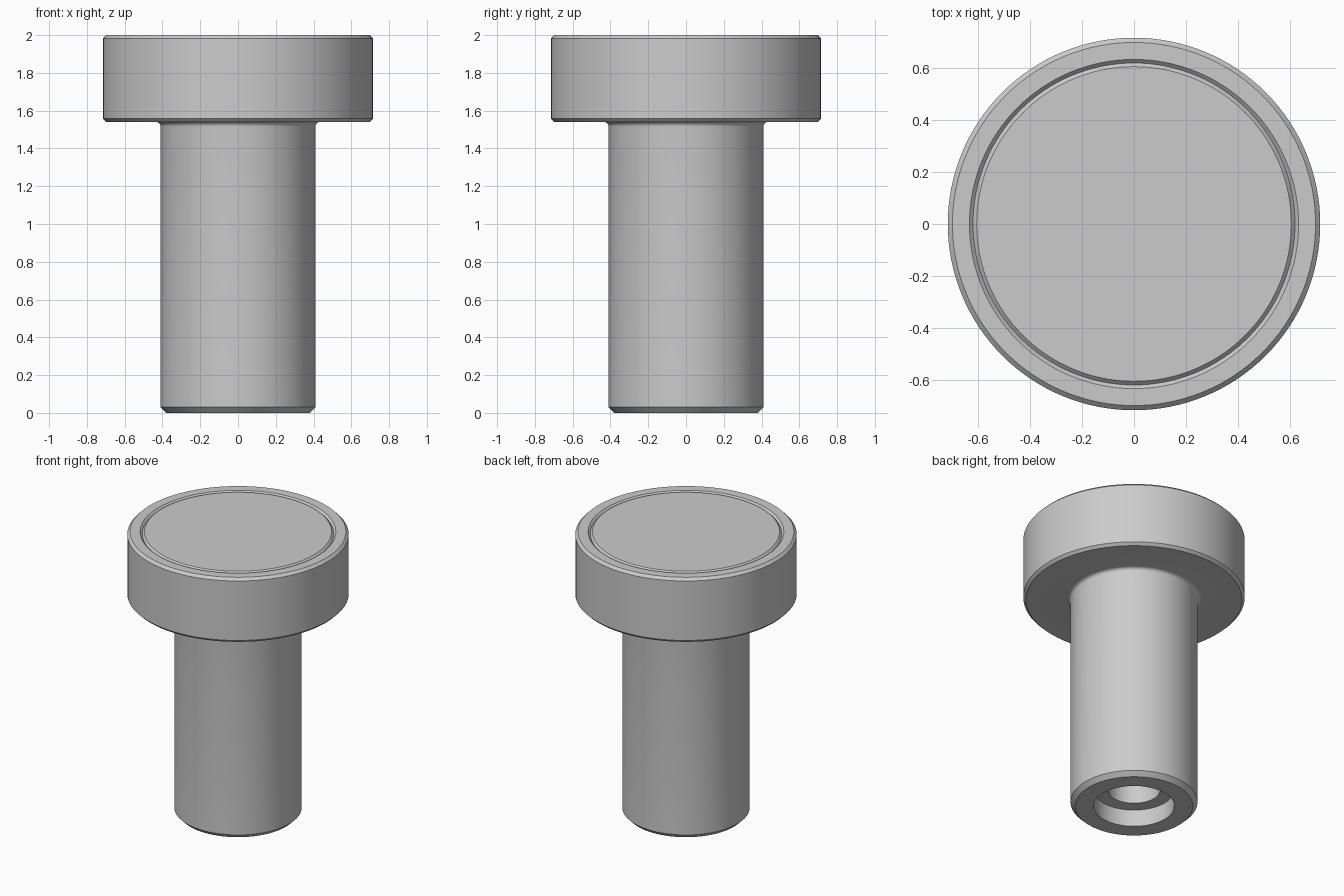
import bpy, bmesh
from math import sin, cos, pi, radians

if "Cube" in bpy.data.objects:
    bpy.data.objects.remove(bpy.data.objects["Cube"])

SEGMENTS = 128


def lathe(name, profile):
    """Revolve an (r, z) profile around z; points with r = 0 close the ends."""
    bm = bmesh.new()
    verts = [bm.verts.new((r, 0, z)) for r, z in profile]
    edges = [bm.edges.new(pair) for pair in zip(verts, verts[1:])]
    bmesh.ops.spin(bm, geom=verts + edges, cent=(0, 0, 0), axis=(0, 0, 1),
                   angle=2 * pi, steps=SEGMENTS, use_merge=True)
    bmesh.ops.remove_doubles(bm, verts=bm.verts, dist=1e-5)
    bmesh.ops.recalc_face_normals(bm, faces=bm.faces)
    mesh = bpy.data.meshes.new(name)
    bm.to_mesh(mesh)
    bm.free()
    obj = bpy.data.objects.new(name, mesh)
    bpy.context.collection.objects.link(obj)
    bpy.ops.object.select_all(action='DESELECT')
    obj.select_set(True)
    bpy.context.view_layer.objects.active = obj
    bpy.ops.object.shade_smooth_by_angle(angle=radians(30))
    return obj


# Blind hole in the foot, opening through a wider counterbore
bore = [(0, 0.88), (0.17, 0.78), (0.17, 0.12), (0.26, 0.12), (0.26, 0)]

# Shank with chamfered foot
shank_r, under_z = 0.41, 1.54
shank = [(shank_r - 0.03, 0), (shank_r, 0.03)]

# Small fillet where the shank meets the head
f = 0.025
fillet = [(shank_r + f - f * cos(a), under_z - f + f * sin(a))
          for a in (i * pi / 12 for i in range(7))]

# Head with chamfered rims and a V-groove in the top face
head_r, c = 0.715, 0.018
head = [(head_r - c, under_z), (head_r, under_z + c), (head_r, 2 - c), (head_r - c, 2)]
groove = [(0.632, 2), (0.618, 1.986), (0.604, 2), (0, 2)]

lathe("headed_pin", bore + shank + fillet + head + groove)
